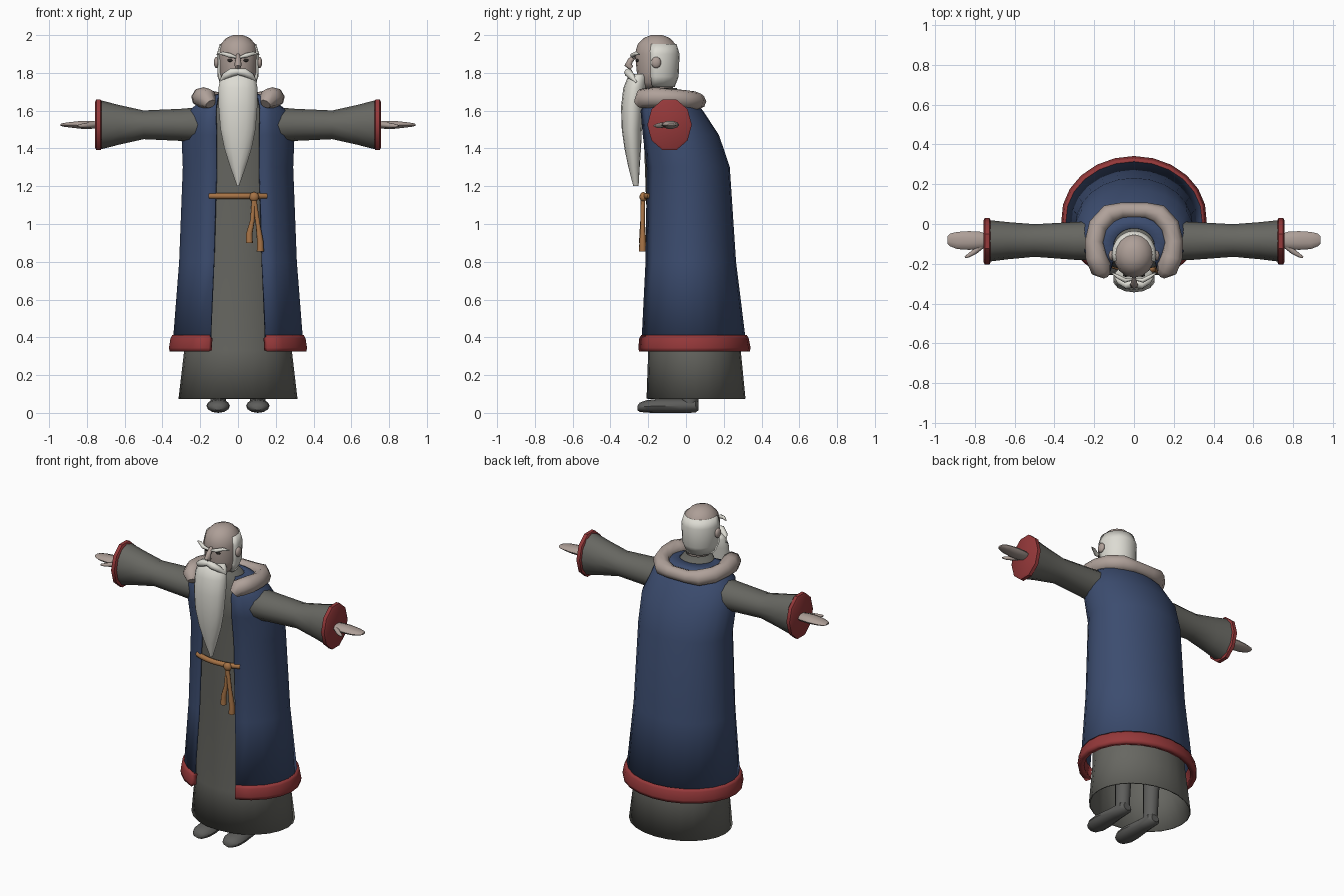
import bpy, bmesh, math
from mathutils import Matrix

if "Cube" in bpy.data.objects:
    bpy.data.objects.remove(bpy.data.objects["Cube"])


def material(name, color):
    m = bpy.data.materials.new(name)
    m.use_nodes = True
    m.diffuse_color = (*color, 1)
    m.node_tree.nodes["Principled BSDF"].inputs["Base Color"].default_value = (*color, 1)
    return m


BLUE = material("coat blue", (.045, .073, .16))
RED = material("trim red", (.30, .04, .042))
GREY = material("robe grey", (.135, .135, .12))
SHOE = material("shoe grey", (.11, .11, .105))
SKIN = material("skin", (.42, .345, .31))
FUR = material("collar fur", (.43, .355, .32))
WHITE = material("hair white", (.72, .71, .65))
ROPE = material("rope brown", (.38, .17, .06))
DARK = material("eye dark", (.025, .022, .02))


def finish(obj, mat, mirror=False, thick=0, angle=40):
    obj.data.materials.append(mat)
    bpy.ops.object.select_all(action='DESELECT')
    obj.select_set(True)
    bpy.context.view_layer.objects.active = obj
    bpy.ops.object.shade_smooth_by_angle(angle=math.radians(angle))
    if thick:
        mod = obj.modifiers.new("shell", 'SOLIDIFY')
        mod.thickness, mod.offset = thick, -1
    if mirror:
        obj.modifiers.new("mirror", 'MIRROR')
    return obj


def loft(name, mat, sections, n=16, caps=True, matrix=None, **kw):
    """Elliptical sections (z, centre y, rx, ry[, half width of the front opening])."""
    bm = bmesh.new()
    rings = []
    closed = len(sections[0]) == 4
    for z, cy, rx, ry, *gap in sections:
        a0 = math.asin(gap[0] / rx) if gap else 0
        count = n if closed else n + 1
        ring = []
        for i in range(count):
            a = a0 + (2 * math.pi - 2 * a0) * i / n
            ring.append(bm.verts.new((rx * math.sin(a), cy - ry * math.cos(a), z)))
        rings.append(ring)
    for low, high in zip(rings, rings[1:]):
        for i in range(n):
            j = (i + 1) % len(low)
            bm.faces.new((low[i], low[j], high[j], high[i]))
    if closed and caps:
        bm.faces.new(rings[0][::-1])
        bm.faces.new(rings[-1])
    if matrix:
        bm.transform(matrix)
    mesh = bpy.data.meshes.new(name)
    bm.to_mesh(mesh)
    bm.free()
    obj = bpy.data.objects.new(name, mesh)
    bpy.context.collection.objects.link(obj)
    return finish(obj, mat, **kw)


def cord(name, mat, points, sides=2, **kw):
    """Round strand through points (x, y, z, radius)."""
    cu = bpy.data.curves.new(name, 'CURVE')
    cu.dimensions = '3D'
    cu.bevel_depth, cu.bevel_resolution, cu.use_fill_caps = 1, sides, True
    sp = cu.splines.new('POLY')
    sp.points.add(len(points) - 1)
    for p, (x, y, z, r) in zip(sp.points, points):
        p.co, p.radius = (x, y, z, 1), r
    obj = bpy.data.objects.new(name, cu)
    bpy.context.collection.objects.link(obj)
    bpy.ops.object.select_all(action='DESELECT')
    obj.select_set(True)
    bpy.context.view_layer.objects.active = obj
    bpy.ops.object.convert(target='MESH')
    return finish(bpy.context.object, mat, angle=60, **kw)


def ball(name, mat, loc, scale, **kw):
    mesh = bpy.data.meshes.new(name)
    bm = bmesh.new()
    bmesh.ops.create_uvsphere(bm, u_segments=12, v_segments=8, radius=1,
                              matrix=Matrix.Translation(loc) @ Matrix.Diagonal((*scale, 1)))
    bm.to_mesh(mesh)
    bm.free()
    obj = bpy.data.objects.new(name, mesh)
    bpy.context.collection.objects.link(obj)
    return finish(obj, mat, angle=60, **kw)


# Inner robe, open at the hem
loft("robe", GREY, [(.075, .053, .315, .262), (.33, .045, .285, .245), (.8, .015, .27, .213),
                    (1.14, 0, .25, .212), (1.45, -.04, .25, .183), (1.6, -.085, .22, .15),
                    (1.67, -.11, .11, .10), (1.72, -.125, .075, .075)],
     n=24, caps=False, thick=.008)

# Open-front coat and its hem trim
loft("coat", BLUE, [(.34, .028, .348, .294, .15), (.8, .014, .312, .251, .13),
                    (1.3, .003, .293, .229, .115), (1.47, -.035, .30, .21, .115),
                    (1.6, -.085, .262, .175, .12), (1.67, -.10, .17, .13, .11),
                    (1.69, -.11, .105, .09, .09)],
     n=20, thick=.012, angle=50)
loft("coat_trim", RED, [(.325, .03, .363, .308, .155), (.345, .03, .366, .312, .155),
                        (.395, .028, .358, .304, .152), (.412, .028, .348, .294, .15)],
     n=20, thick=.035)

# Sleeves, cuffs and hands run along x
along_x = Matrix.Translation((0, 0, 1.525)) @ Matrix.Rotation(math.pi / 2, 4, 'Y')
loft("sleeve", GREY, [(.18, -.085, .095, .10), (.3, -.085, .085, .095), (.5, -.083, .076, .082),
                      (.63, -.084, .105, .093), (.735, -.085, .132, .105)],
     n=12, matrix=along_x, mirror=True)
loft("cuff", RED, [(.722, -.087, .132, .108), (.728, -.087, .141, .118), (.75, -.087, .141, .118),
                   (.757, -.087, .128, .106)], n=10, matrix=along_x, mirror=True)
loft("hand", SKIN, [(.745, -.083, .018, .034), (.775, -.083, .022, .044), (.83, -.083, .022, .047),
                    (.89, -.083, .015, .043), (.925, -.08, .010, .032), (.939, -.08, .005, .018)],
     n=10, matrix=along_x, mirror=True)
cord("thumb", SKIN, [(.765, -.11, 1.525, .014), (.80, -.138, 1.522, .014),
                     (.83, -.158, 1.52, .010), (.85, -.168, 1.52, .005)], mirror=True)

# Legs and shoes
leg = Matrix.Translation((.105, 0, 0))
along_front = leg @ Matrix.Rotation(math.pi / 2, 4, 'X')
loft("leg", SHOE, [(.04, .02, .042, .045), (.25, .03, .046, .05), (.6, .03, .06, .06)],
     n=10, matrix=leg, mirror=True)
loft("shoe", SHOE, [(-.066, .036, .026, .022), (-.05, .038, .043, .037), (.03, .037, .046, .037),
                    (.15, .037, .062, .037), (.21, .034, .06, .033), (.245, .03, .042, .024),
                    (.257, .026, .02, .012)], n=12, matrix=along_front, mirror=True)

# Thick fur collar, open at the front
half = [(.145, -.25, 1.635, .03), (.165, -.225, 1.665, .055), (.19, -.165, 1.67, .055),
        (.2, -.09, 1.668, .048), (.18, -.01, 1.66, .05), (.125, .05, 1.652, .05),
        (.06, .068, 1.648, .04)]
cord("fur_collar", FUR, half + [(-x, y, z, r) for x, y, z, r in reversed(half)])

# Head and hair
loft("neck", SKIN, [(1.64, -.125, .06, .06), (1.78, -.14, .065, .07)], n=12)
loft("head", SKIN, [(1.715, -.17, .05, .06), (1.75, -.165, .085, .09), (1.80, -.155, .10, .105),
                    (1.9, -.155, .104, .115), (1.95, -.155, .094, .102), (1.985, -.155, .062, .068),
                    (2, -.155, .026, .03)], n=16, angle=60)
loft("hair", WHITE, [(1.725, -.155, .086, .095, .083), (1.78, -.153, .108, .114, .103),
                     (1.9, -.153, .112, .119, .106), (1.953, -.155, .097, .105, .093)],
     n=12, thick=.015)
ball("ear", SKIN, (.114, -.158, 1.855), (.014, .026, .03), mirror=True)

# Face
ball("eye", DARK, (.042, -.258, 1.866), (.014, .008, .008), mirror=True)
cord("nose", SKIN, [(0, -.265, 1.895, .010), (0, -.295, 1.865, .015),
                    (0, -.306, 1.842, .020), (0, -.288, 1.825, .013)])
cord("eyebrow", WHITE, [(.012, -.278, 1.883, .007), (.045, -.284, 1.893, .012),
                        (.08, -.265, 1.903, .010), (.112, -.245, 1.898, .003)], mirror=True)
cord("moustache", WHITE, [(0, -.30, 1.806, .017), (.035, -.306, 1.802, .022),
                          (.07, -.288, 1.782, .018), (.098, -.262, 1.75, .005)], mirror=True)
loft("beard", WHITE, [(1.2, -.265, .005, .014), (1.3, -.275, .042, .03), (1.4, -.282, .074, .044),
                      (1.5, -.287, .095, .053), (1.62, -.283, .105, .061),
                      (1.72, -.27, .106, .062), (1.775, -.255, .095, .055),
                      (1.795, -.245, .08, .04)], n=14, angle=60)

# Rope belt with knot and two hanging ends
cord("belt", ROPE, [(x, -.226 + 1.6 * x * x, 1.148, .016) for x in (-.15, -.1, -.05, 0, .05, .1, .15)])
ball("belt_knot", ROPE, (.085, -.226, 1.143), (.026, .02, .026))
for name, x, end in (("short_rope_end", .06, .9), ("long_rope_end", .118, .855)):
    mid = (1.14 + end) / 2
    cord(name, ROPE, [(.085, -.228, 1.14, .012), ((x + .085) / 2 + .004, -.23, mid, .012),
                      (x, -.23, end + .05, .017), (x, -.23, end, .019)])
